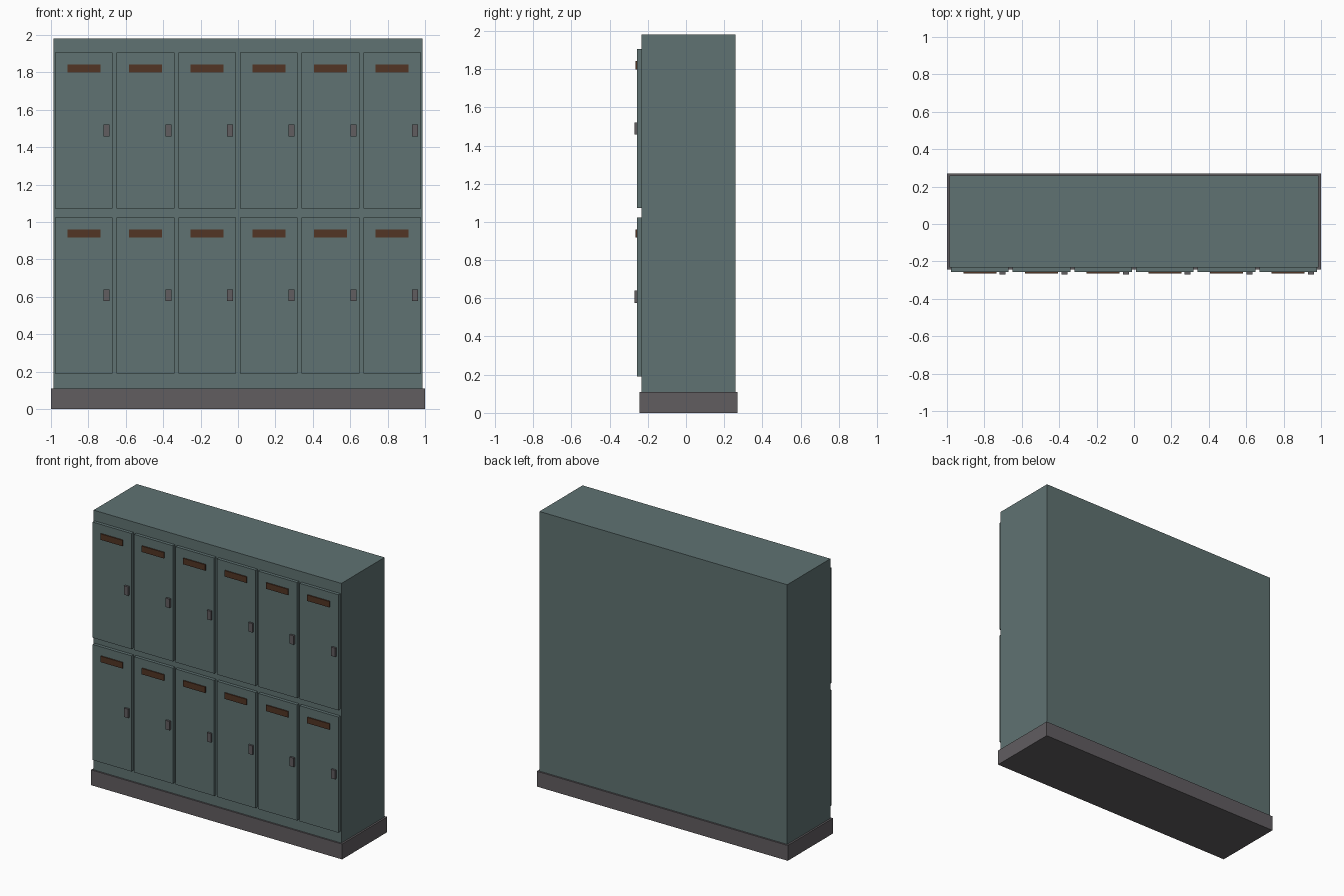
import bpy

if "Cube" in bpy.data.objects:
    bpy.data.objects.remove(bpy.data.objects["Cube"])


def material(name, rgb):
    m = bpy.data.materials.new(name)
    m.diffuse_color = (*rgb, 1)
    m.use_nodes = True
    m.node_tree.nodes["Principled BSDF"].inputs["Base Color"].default_value = m.diffuse_color
    return m


TEAL = material("painted_teal", (0.115, 0.17, 0.168))
GREY = material("dark_grey", (0.12, 0.11, 0.118))
BROWN = material("brown_label", (0.085, 0.035, 0.018))


def box(name, x, y, z, mat):
    """Box from (min, max) ranges on each axis."""
    verts = [(a, b, c) for a in x for b in y for c in z]
    faces = [(0, 1, 3, 2), (4, 6, 7, 5), (0, 4, 5, 1),
             (2, 3, 7, 6), (0, 2, 6, 4), (1, 5, 7, 3)]
    mesh = bpy.data.meshes.new(name)
    mesh.from_pydata(verts, [], faces)
    mesh.materials.append(mat)
    obj = bpy.data.objects.new(name, mesh)
    bpy.context.collection.objects.link(obj)
    return obj


def span(centre, size):
    return (centre - size / 2, centre + size / 2)


# Cabinet and plinth
FRONT = -0.233
box("cabinet", (-0.987, 0.987), (FRONT, 0.258), (0.005, 1.98), TEAL)
box("plinth", (-1, 1), (-0.244, 0.27), (0, 0.11), GREY)

# Two rows of six doors, each with a label plate and a handle
DOOR_FRONT = -0.256
for row, bottom in (("lower", 0.191), ("upper", 1.072)):
    for i in range(6):
        cx = (i - 2.5) * 0.3297
        tag = f"{row}_{i + 1}"
        box(f"door_{tag}", span(cx, 0.308), (DOOR_FRONT, FRONT + 0.002),
            (bottom, bottom + 0.833), TEAL)
        box(f"label_plate_{tag}", span(cx, 0.176), (-0.264, DOOR_FRONT + 0.002),
            span(bottom + 0.748, 0.043), BROWN)
        box(f"handle_{tag}", span(cx + 0.122, 0.032), (-0.27, DOOR_FRONT + 0.002),
            span(bottom + 0.417, 0.064), GREY)
